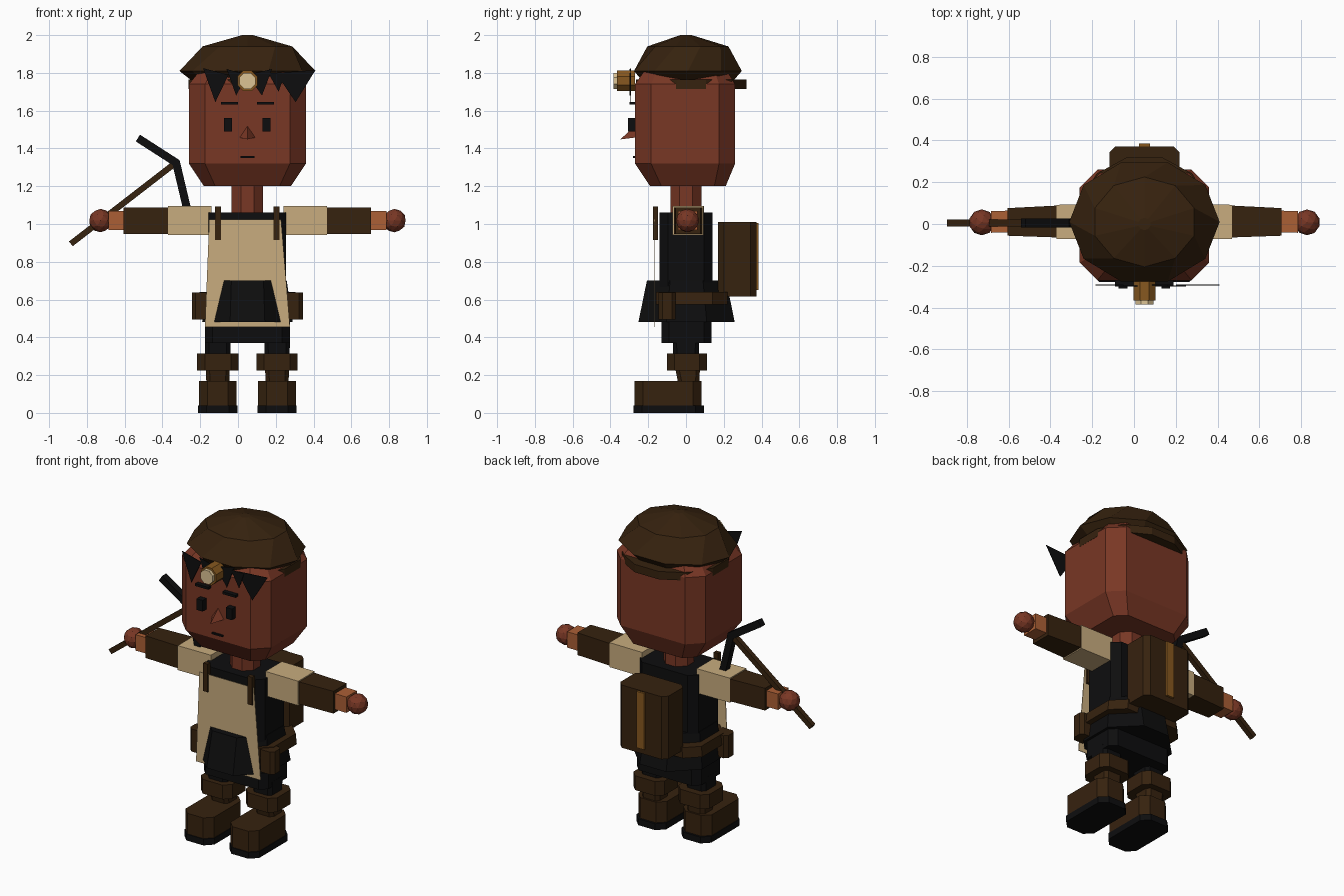
import bpy, bmesh, math
from mathutils import Vector

if "Cube" in bpy.data.objects:
    bpy.data.objects.remove(bpy.data.objects["Cube"])

CX = 0.05  # body centre line


def mat(name, rgb):
    m = bpy.data.materials.new(name)
    m.diffuse_color = (*rgb, 1)
    m.use_nodes = True
    m.node_tree.nodes["Principled BSDF"].inputs["Base Color"].default_value = m.diffuse_color
    return m


SKIN = mat("skin", (0.19, 0.038, 0.018))
BROWN = mat("dark_leather", (0.037, 0.016, 0.0045))
BLACK = mat("black_cloth", (0.0042, 0.0042, 0.0045))
CREAM = mat("cream_cloth", (0.578, 0.413, 0.21))
WRIST = mat("wrist_copper", (0.41, 0.115, 0.036))
GOLD = mat("brass", (0.242, 0.098, 0.014))
LENS = mat("lens", (0.72, 0.55, 0.30))


def octagon(cx, cy, hx, hy, c):
    """Rectangle outline with corners cut by c (plain rectangle if c is 0)."""
    if c == 0:
        return [(cx - hx, cy - hy), (cx + hx, cy - hy), (cx + hx, cy + hy), (cx - hx, cy + hy)]
    return [(cx - hx + c, cy - hy), (cx + hx - c, cy - hy), (cx + hx, cy - hy + c), (cx + hx, cy + hy - c),
            (cx + hx - c, cy + hy), (cx - hx + c, cy + hy), (cx - hx, cy + hy - c), (cx - hx, cy - hy + c)]


def ellipse(cx, cy, rx, ry, n, turn=0.0):
    return [(cx + rx * math.cos(2 * math.pi * (i + turn) / n),
             cy + ry * math.sin(2 * math.pi * (i + turn) / n)) for i in range(n)]


def finish(name, bm, material):
    bmesh.ops.recalc_face_normals(bm, faces=bm.faces)
    me = bpy.data.meshes.new(name)
    bm.to_mesh(me)
    bm.free()
    me.materials.append(material)
    ob = bpy.data.objects.new(name, me)
    bpy.context.collection.objects.link(ob)
    return ob


def loft(name, material, rings, axis="z"):
    """Skin a list of (height, outline) along an axis and cap both ends."""
    place = {"z": lambda a, b, h: (a, b, h), "x": lambda a, b, h: (h, a, b),
             "y": lambda a, b, h: (a, h, b)}[axis]
    bm = bmesh.new()
    loops = [[bm.verts.new(place(a, b, h)) for a, b in pts] for h, pts in rings]
    n = len(loops[0])
    for lo, hi in zip(loops, loops[1:]):
        for i in range(n):
            bm.faces.new((lo[i], lo[(i + 1) % n], hi[(i + 1) % n], hi[i]))
    bm.faces.new(loops[0])
    bm.faces.new(loops[-1])
    return finish(name, bm, material)


def box(name, material, x, y, z, c=0.0):
    pts = octagon((x[0] + x[1]) / 2, (y[0] + y[1]) / 2, (x[1] - x[0]) / 2, (y[1] - y[0]) / 2, c)
    return loft(name, material, [(z[0], pts), (z[1], pts)])


def bar(name, material, a, b, w):
    """Square bar between two points in the xz plane."""
    a, b = Vector((a[0], 0.005, a[1])), Vector((b[0], 0.005, b[1]))
    d = (b - a).normalized()
    s, t = Vector((0, w / 2, 0)), Vector((-d.z, 0, d.x)) * w / 2
    bm = bmesh.new()
    for p in (a, b):
        for i, j in ((-1, -1), (1, -1), (1, 1), (-1, 1)):
            bm.verts.new(p + s * i + t * j)
    bmesh.ops.convex_hull(bm, input=bm.verts)
    bmesh.ops.dissolve_limit(bm, angle_limit=0.01, verts=bm.verts, edges=bm.edges)
    return finish(name, bm, material)


# Head and neck
loft("head", SKIN, [(1.20, octagon(CX, 0.01, 0.23, 0.20, 0.06)),
                    (1.32, octagon(CX, -0.005, 0.31, 0.265, 0.085)),
                    (1.74, octagon(CX, -0.005, 0.31, 0.265, 0.085)),
                    (1.84, octagon(CX, 0, 0.23, 0.20, 0.06))])
neck = ellipse(CX, 0, 0.09, 0.088, 8, 0.5)
loft("neck", SKIN, [(1.03, neck), (1.22, neck)])

# Cap and headlamp band
loft("cap", BROWN, [(1.755, ellipse(CX, 0.01, 0.29, 0.25, 10, 0)),
                    (1.81, ellipse(CX, 0.01, 0.36, 0.30, 10, 0)),
                    (1.94, ellipse(CX, 0.01, 0.25, 0.215, 10, 0.5)),
                    (2.00, ellipse(CX, 0.0, 0.03, 0.03, 10, 0.5))])
band = ellipse(CX, 0.027, 0.322, 0.303, 12, 0.5)
loft("lamp_band", BROWN, [(1.715, band), (1.765, band)])

# Headlamp
housing = ellipse(CX, 1.758, 0.058, 0.058, 8, 0.5)
loft("lamp_housing", GOLD, [(-0.365, housing), (-0.27, housing)], "y")
glass = ellipse(CX, 1.758, 0.046, 0.046, 8, 0.5)
loft("lamp_lens", LENS, [(-0.385, glass), (-0.36, glass)], "y")

# Hair spikes
for k, tri in enumerate([((-0.185, 1.825), (-0.05, 1.79), (-0.12, 1.645)),
                         ((-0.06, 1.82), (0.05, 1.79), (-0.01, 1.68)),
                         ((0.05, 1.79), (0.18, 1.82), (0.127, 1.68)),
                         ((0.16, 1.80), (0.25, 1.80), (0.215, 1.70)),
                         ((0.20, 1.80), (0.41, 1.815), (0.305, 1.645))]):
    y = -0.29 - 0.004 * (k % 2)
    loft(f"hair_spike_{k + 1}", BLACK, [(y, tri), (y - 0.004, tri)], "y")

# Face
for side, s in (("left", -1), ("right", 1)):
    ex = CX + s * 0.102
    box(f"eye_{side}", BLACK, (ex - 0.021, ex + 0.021), (-0.308, -0.26), (1.49, 1.56))
    bx, dz = CX + s * 0.095, s * 0.006
    brow = [(bx - 0.045, 1.635 + max(0, dz)), (bx + 0.045, 1.635 + max(0, -dz)),
            (bx + 0.045, 1.65 + max(0, -dz)), (bx - 0.045, 1.65 + max(0, dz))]
    brow = [(x, z - 0.006 + abs(dz) * (s * (x - bx) < 0) * -1 + 0.003) for x, z in brow]
    loft(f"eyebrow_{side}", BLACK, [(-0.298, brow), (-0.265, brow)], "y")
box("mouth", BLACK, (0.013, 0.087), (-0.281, -0.265), (1.35, 1.36))
bm = bmesh.new()
for p in ((CX, -0.268, 1.52), (CX - 0.042, -0.268, 1.458), (CX + 0.042, -0.268, 1.458), (CX, -0.348, 1.448)):
    bm.verts.new(p)
bmesh.ops.convex_hull(bm, input=bm.verts)
finish("nose", bm, SKIN)

# Torso, skirt and hips
box("torso", BLACK, (CX - 0.205, CX + 0.205), (-0.14, 0.14), (0.60, 1.06), 0.045)
loft("skirt", BLACK, [(0.48, octagon(CX, 0.003, 0.24, 0.255, 0.148)),
                      (0.70, octagon(CX, 0.003, 0.208, 0.21, 0.123))])
box("hips", BLACK, (CX - 0.224, CX + 0.224), (-0.13, 0.135), (0.37, 0.52), 0.04)

# Apron with shoulder straps
apron = [(-0.175, 0.455), (0.275, 0.455), (0.228, 1.025), (-0.152, 1.025)]
loft("apron", CREAM, [(-0.168, apron), (-0.164, apron)], "y")
for side, s in (("left", -1), ("right", 1)):
    x = CX + s * 0.155
    box(f"apron_strap_{side}", BROWN, (x - 0.016, x + 0.016), (-0.175, -0.148), (0.915, 1.092))

# Belt
belt = octagon(CX, 0.01, 0.262, 0.21, 0.10)
loft("belt", BROWN, [(0.575, octagon(CX, 0.03, 0.262, 0.19, 0.08)), (0.64, octagon(CX, 0.03, 0.255, 0.19, 0.08))])

# Backpack
box("backpack", BROWN, (CX - 0.168, CX + 0.168), (0.17, 0.372), (0.615, 1.01), 0.03)
box("backpack_stripe", GOLD, (CX - 0.027, CX + 0.027), (0.36, 0.385), (0.65, 1.005))

# Paired parts: pouches, arms, legs
for side, s in (("left", -1), ("right", 1)):
    def span(a, b):
        return tuple(sorted((CX + s * a, CX + s * b)))

    box(f"pouch_{side}", BROWN, span(0.19, 0.294), (-0.145, -0.055), (0.495, 0.637), 0.02)

    def limb(name, material, x0, x1, r0, r1):
        loft(f"{name}_{side}", material, [(CX + s * x0, octagon(0.012, 1.018, r0[0], r0[1], 0)),
                                          (CX + s * x1, octagon(0.010, 1.018, r1[0], r1[1], 0))], "x")

    limb("sleeve", CREAM, 0.19, 0.42, (0.082, 0.077), (0.082, 0.077))
    limb("forearm", BROWN, 0.40, 0.655, (0.077, 0.070), (0.066, 0.070))
    limb("wrist", WRIST, 0.64, 0.735, (0.052, 0.050), (0.052, 0.050))
    bm = bmesh.new()
    bmesh.ops.create_icosphere(bm, subdivisions=2, radius=0.062)
    bmesh.ops.translate(bm, verts=bm.verts, vec=(CX + s * 0.778, 0.008, 1.018))
    finish(f"hand_{side}", bm, SKIN)

    lx = CX + s * 0.157
    loft(f"leg_{side}", BLACK, [(0.29, octagon(lx, 0, 0.066, 0.068, 0.02)),
                                (0.40, octagon(lx, 0, 0.068, 0.07, 0.02))])
    box(f"boot_cuff_{side}", BROWN, (lx - 0.109, lx + 0.109), (-0.10, 0.112), (0.225, 0.315), 0.04)
    loft(f"boot_shaft_{side}", BROWN, [(0.15, octagon(lx, 0.015, 0.06, 0.055, 0.02)),
                                       (0.24, octagon(lx, 0.008, 0.064, 0.066, 0.02))])
    box(f"boot_foot_{side}", BROWN, (lx - 0.10, lx + 0.10), (-0.272, 0.082), (0.035, 0.17), 0.045)
    box(f"boot_sole_{side}", BLACK, (lx - 0.104, lx + 0.104), (-0.277, 0.095), (0.0, 0.04), 0.045)

# Pickaxe
bar("pickaxe_handle", BROWN, (-0.885, 0.895), (-0.335, 1.32), 0.032)
bar("pickaxe_upper_tine", BLACK, (-0.53, 1.455), (-0.32, 1.32), 0.042)
bar("pickaxe_lower_tine", BLACK, (-0.33, 1.335), (-0.272, 1.09), 0.042)
